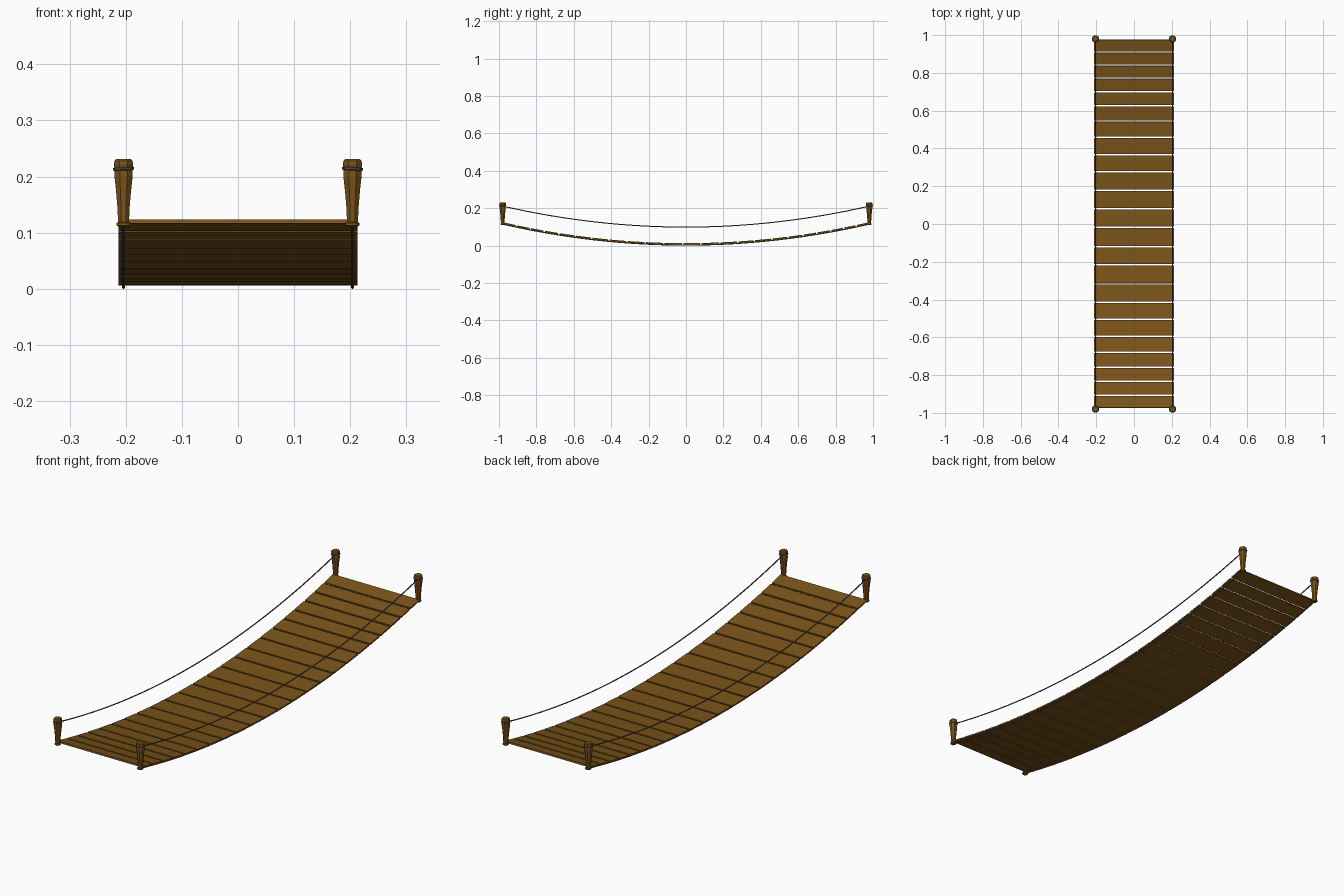
import bpy, bmesh, math

if "Cube" in bpy.data.objects:
    bpy.data.objects.remove(bpy.data.objects["Cube"])

HALF = 0.98      # post position along the bridge
SIDE = 0.204     # rope and post position across it
SAG = 0.112


def material(name, rgb):
    m = bpy.data.materials.new(name)
    m.diffuse_color = (*rgb, 1)
    m.use_nodes = True
    m.node_tree.nodes["Principled BSDF"].inputs["Base Color"].default_value = m.diffuse_color
    return m


wood = material("wood", (0.20, 0.09, 0.010))
rope = material("rope", (0.13, 0.085, 0.055))


def sag(y):
    return SAG * (y / HALF) ** 2


def add_object(name, bm, mat):
    bmesh.ops.recalc_face_normals(bm, faces=bm.faces[:])
    me = bpy.data.meshes.new(name)
    bm.to_mesh(me)
    bm.free()
    me.materials.append(mat)
    ob = bpy.data.objects.new(name, me)
    bpy.context.collection.objects.link(ob)
    return ob


def loft(name, rings, mat, closed=False):
    """Skin a list of equal-length point rings."""
    bm = bmesh.new()
    vs = [[bm.verts.new(p) for p in r] for r in rings]
    n, count = len(vs[0]), len(vs)
    for i in range(count if closed else count - 1):
        a, b = vs[i], vs[(i + 1) % count]
        for j in range(n):
            k = (j + 1) % n
            bm.faces.new((a[j], a[k], b[k], b[j]))
    if not closed:
        bm.faces.new(vs[0])
        bm.faces.new(vs[-1])
    return add_object(name, bm, mat)


def circle(n, r):
    return [(r * math.cos(2 * math.pi * (i + .5) / n),
             r * math.sin(2 * math.pi * (i + .5) / n)) for i in range(n)]


# Deck planks: each lies along the slope of the sagging curve
edges = [-0.974, -0.907, -0.833, -0.759, -0.68, -0.594, -0.504, -0.414,
         -0.318, -0.217, -0.12, -0.018, 0.08, 0.18, 0.276, 0.366, 0.46,
         0.546, 0.626, 0.70, 0.774, 0.843, 0.911, 0.976]
GAP, THICK = 0.008, 0.007
for i, (a, b) in enumerate(zip(edges, edges[1:])):
    a, b = a + GAP / 2 * (i > 0), b - GAP / 2 * (i < len(edges) - 2)
    za, zb = sag(a) + 0.006, sag(b) + 0.006
    length = math.hypot(b - a, zb - za)
    ny, nz = -(zb - za) / length * THICK, (b - a) / length * THICK
    section = [(a, za), (b, zb), (b + ny, zb + nz), (a + ny, za + nz)]
    loft(f"plank_{i + 1}", [[(x, y, z) for y, z in section]
                            for x in (-0.213, 0.213)], wood)


# Ropes: two under the deck and two handrails
def sagging_rope(name, x, z0, r):
    rings = []
    for i in range(33):
        y = -HALF + 2 * HALF * i / 32
        rings.append([(x + u, y, z0 + sag(y) + v) for u, v in circle(6, r)])
    loft(name, rings, rope)


# Posts: eight-sided, flaring towards the head, with two rope bindings
profile = [(0.110, 0.0095), (0.118, 0.0105), (0.145, 0.0118), (0.175, 0.0145),
           (0.200, 0.0175), (0.212, 0.0172), (0.222, 0.0185), (0.228, 0.0175),
           (0.231, 0.0140)]


def binding(name, x, y, z, major, minor, tilt):
    rings = []
    for u, v in circle(12, 1):
        rings.append([(x + u * (major + p), y + v * (major + p), z + q + tilt * u)
                      for p, q in circle(6, minor)])
    loft(name, rings, rope if minor < 0.0035 else wood, closed=True)


for sx, side in ((-1, "left"), (1, "right")):
    x = sx * SIDE
    sagging_rope(f"deck_rope_{side}", x, 0.003, 0.0032)
    sagging_rope(f"handrail_rope_{side}", x, 0.099, 0.0027)
    for sy, end in ((-1, "front"), (1, "back")):
        y = sy * HALF
        loft(f"post_{end}_{side}",
             [[(x + u, y + v, z) for u, v in circle(8, r)] for z, r in profile],
             wood)
        binding(f"lower_binding_{end}_{side}", x, y, 0.115, 0.0098, 0.004, 0)
        binding(f"upper_binding_{end}_{side}", x, y, 0.214, 0.0170, 0.003,
                -0.001 * sx)
